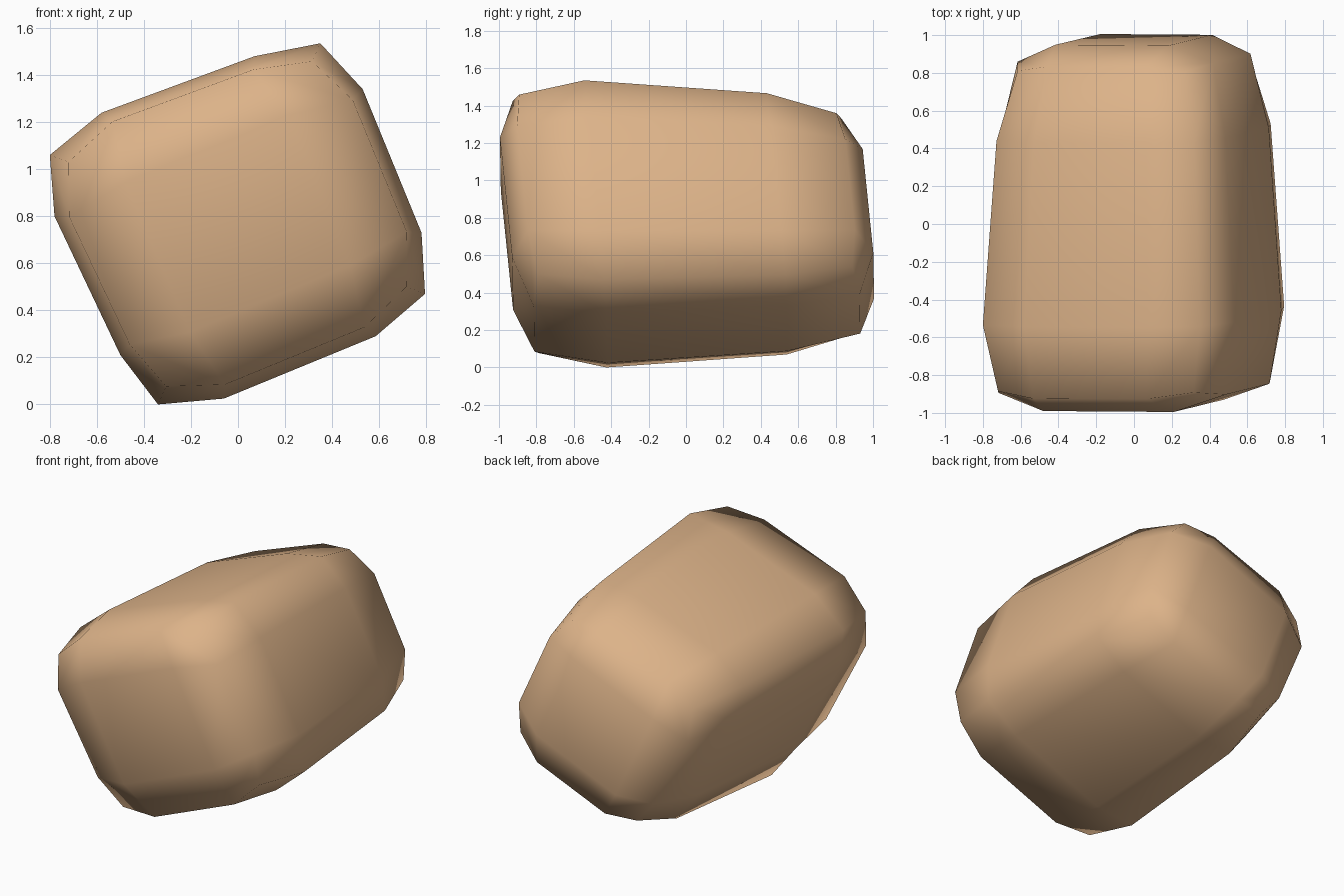
import bpy, bmesh

if "Cube" in bpy.data.objects:
    bpy.data.objects.remove(bpy.data.objects["Cube"])

# Cross-section (x, z): each rounded corner is near, apex, near
PROFILE = [(-0.78, 0.80), (-0.80, 1.06), (-0.58, 1.24),
           (0.07, 1.48), (0.35, 1.535), (0.53, 1.34),
           (0.78, 0.73), (0.795, 0.47), (0.585, 0.29),
           (-0.06, 0.025), (-0.34, 0.0), (-0.50, 0.21)]
CZ = 0.77

# Rings front to back: (y of apex, y of near, scale of apex, scale of near)
RINGS = [(-0.84, -0.87, 0.90, 0.92),
         (-0.485, -0.485, 1.0, 1.0),
         (0.485, 0.485, 0.91, 0.915),
         (0.85, 0.88, 0.77, 0.79)]
# End caps: (y, scale of the inner four points)
CAPS = [(-0.96, 0.60), (0.975, 0.52)]

bm = bmesh.new()


def add_point(i, y, scale):
    """Profile point i scaled about the axis, with the stone's slight lean."""
    x = PROFILE[i][0] * scale
    dz = (PROFILE[i][1] - CZ) * scale
    return bm.verts.new((x, y - 0.09 * dz + 0.03 * x, CZ + dz))


# Long sides
rings = []
for ya, yn, sa, sn in RINGS:
    rings.append([add_point(i, ya if i % 3 == 1 else yn, sa if i % 3 == 1 else sn)
                  for i in range(12)])
for a, b in zip(rings, rings[1:]):
    for i in range(12):
        j = (i + 1) % 12
        bm.faces.new((a[i], a[j], b[j], b[i]))

# Domed ends: centre quad, four corner quads, four edge quads
for ring, (y, scale) in zip((rings[0], rings[-1]), CAPS):
    inner = [add_point(3 * k + 1, y, scale) for k in range(4)]
    bm.faces.new(inner)
    for k in range(4):
        n = 3 * k
        bm.faces.new((ring[n], ring[n + 1], ring[n + 2], inner[k]))
        bm.faces.new((ring[n + 2], ring[(n + 3) % 12], inner[(k + 1) % 4], inner[k]))

bmesh.ops.recalc_face_normals(bm, faces=bm.faces[:])
for f in bm.faces:
    f.smooth = True

mesh = bpy.data.meshes.new("stone")
bm.to_mesh(mesh)
bm.free()
stone = bpy.data.objects.new("stone", mesh)
bpy.context.collection.objects.link(stone)

# Tan surface
tan = bpy.data.materials.new("tan_stone")
tan.diffuse_color = (0.72, 0.45, 0.25, 1)
tan.use_nodes = True
tan.node_tree.nodes["Principled BSDF"].inputs["Base Color"].default_value = tan.diffuse_color
mesh.materials.append(tan)
